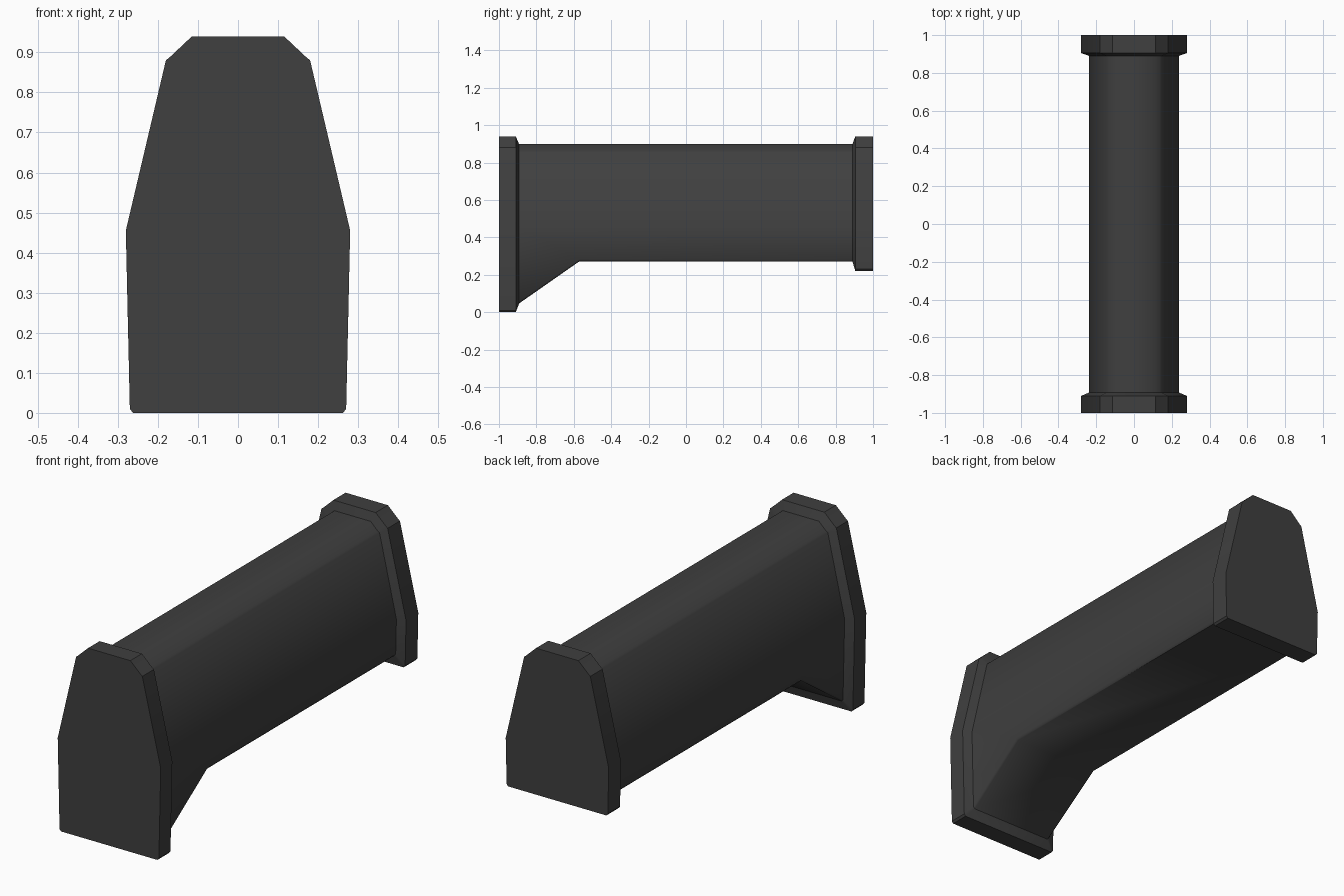
import bpy, math

if "Cube" in bpy.data.objects:
    bpy.data.objects.remove(bpy.data.objects["Cube"])

mat = bpy.data.materials.new("dark_grey")
mat.diffuse_color = (0.05, 0.05, 0.05, 1)
mat.use_nodes = True
mat.node_tree.nodes["Principled BSDF"].inputs["Base Color"].default_value = mat.diffuse_color


def ring(y, bottom, inset=0.0, cut=0.01):
    """Six-point half section, mirrored into a closed ring."""
    k = inset
    low = bottom + cut
    waist = 0.28 - k
    side = waist - 0.01 * (0.45 - low) / 0.44
    half = [(side - cut * 0.8, bottom), (side, low), (waist, 0.455),
            (0.18 - k * 0.8, 0.88 - k * 0.6), (0.168 - k * 0.75, 0.89 - k * 0.7),
            (0.115 - k * 0.4, 0.94 - k)]
    pts = half + [(-x, z) for x, z in reversed(half)]
    return [(x, y, z) for x, z in pts]


def loft(name, rings, cap_first=False, cap_last=False, angle=30):
    n = len(rings[0])
    verts = [p for r in rings for p in r]
    faces = []
    for r in range(len(rings) - 1):
        for i in range(n):
            j = (i + 1) % n
            faces.append((r * n + i, r * n + j, (r + 1) * n + j, (r + 1) * n + i))
    faces = [f[::-1] for f in faces]
    if cap_first:
        faces.append(tuple(range(n)))
    if cap_last:
        faces.append(tuple(reversed(range((len(rings) - 1) * n, len(rings) * n))))
    me = bpy.data.meshes.new(name)
    me.from_pydata(verts, [], faces)
    me.materials.append(mat)
    ob = bpy.data.objects.new(name, me)
    bpy.context.collection.objects.link(ob)
    bpy.ops.object.select_all(action='DESELECT')
    ob.select_set(True)
    bpy.context.view_layer.objects.active = ob
    bpy.ops.object.mode_set(mode='EDIT')
    bpy.ops.mesh.select_all(action='SELECT')
    if cap_first or cap_last:
        bpy.ops.mesh.normals_make_consistent(inside=False)
    else:
        bpy.ops.mesh.normals_make_consistent(inside=False)
    bpy.ops.object.mode_set(mode='OBJECT')
    bpy.ops.object.shade_smooth_by_angle(angle=math.radians(angle))
    return ob


# Tube with the sloped foot at the front
front_in = ring(-0.892, 0.047, 0.042)
back_in = ring(0.89, 0.272, 0.042)
loft("body", [front_in, ring(-0.57, 0.272, 0.042), back_in], angle=48)

# End flanges, bevelled down to the tube
loft("front_flange", [ring(-1, 0), ring(-0.91, 0), front_in], cap_first=True)
loft("back_flange", [back_in, ring(0.905, 0.22), ring(1, 0.22)], cap_last=True)
